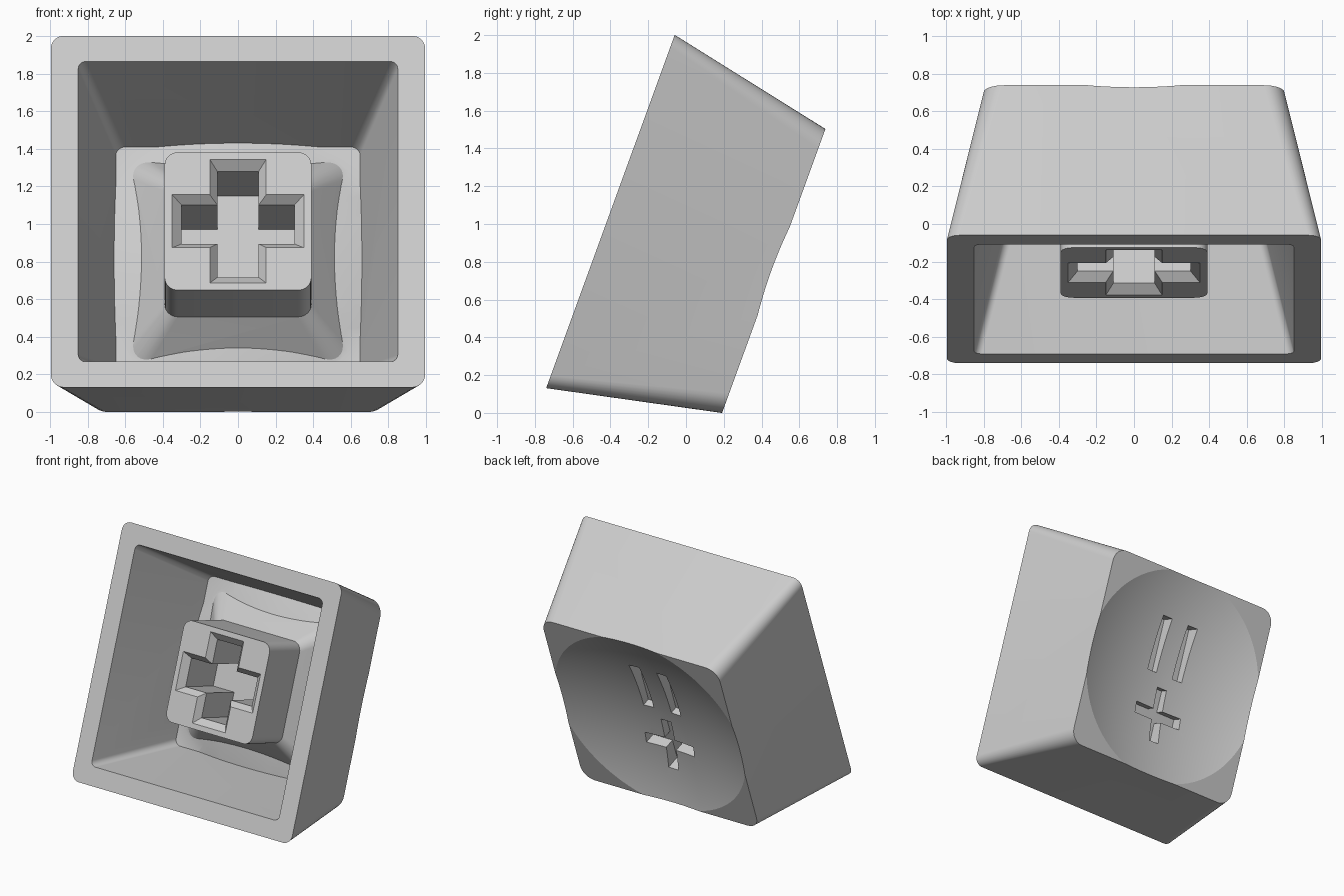
import bpy, bmesh, math
from mathutils import Vector

if "Cube" in bpy.data.objects:
    bpy.data.objects.remove(bpy.data.objects["Cube"])

# Tilted frame: u across, v up along the open rim, w from rim to dished face
TILT = math.radians(20)
ORIGIN = Vector((0, -0.4, 1.066))
V = Vector((0, math.sin(TILT), math.cos(TILT)))
W = Vector((0, math.cos(TILT), -math.sin(TILT)))


def place(u, v, w):
    return ORIGIN + Vector((u, 0, 0)) + V * v + W * w


def rounded(half, radius, steps=8):
    """Square outline with rounded corners."""
    pts = []
    for k in range(4):
        start = k * math.pi / 2
        cu = (half - radius) * (1 if k in (0, 3) else -1)
        cv = (half - radius) * (1 if k < 2 else -1)
        for i in range(steps + 1):
            a = start + i / steps * math.pi / 2
            pts.append((cu + radius * math.cos(a), cv + radius * math.sin(a)))
    return pts


def bar(hu, hv, cu=0, cv=0):
    return [(cu + a * hu, cv + b * hv) for a, b in ((1, 1), (-1, 1), (-1, -1), (1, -1))]


def cross(arm, half, cu=0, cv=0):
    """Plus-shaped outline."""
    pts = []
    for k in range(4):
        c, s = round(math.cos(k * math.pi / 2)), round(math.sin(k * math.pi / 2))
        for a, b in ((arm, -half), (arm, half), (half, half)):
            pts.append((cu + a * c - b * s, cv + a * s + b * c))
    return pts


def circle(r, n=96):
    return [(r * math.cos(i * math.tau / n), r * math.sin(i * math.tau / n)) for i in range(n)]


def loft(name, sections):
    """Closed solid through (outline, w) sections."""
    bm = bmesh.new()
    rings = [[bm.verts.new(place(u, v, w)) for u, v in pts] for pts, w in sections]
    for a, b in zip(rings, rings[1:]):
        for i in range(len(a)):
            j = (i + 1) % len(a)
            bm.faces.new((a[i], a[j], b[j], b[i]))
    bm.faces.new(rings[0])
    bm.faces.new(rings[-1])
    bmesh.ops.recalc_face_normals(bm, faces=bm.faces)
    mesh = bpy.data.meshes.new(name)
    bm.to_mesh(mesh)
    bm.free()
    obj = bpy.data.objects.new(name, mesh)
    bpy.context.collection.objects.link(obj)
    return obj


def bowl(name, radius, low):
    """Shallow spherical cap whose lowest point is at w = low."""
    sizes = [0.02] + [0.1 * i for i in range(1, 14)]
    return loft(name, [(circle(r), low + radius - math.sqrt(radius ** 2 - r ** 2))
                       for r in sizes])


def combine(target, tool, operation="DIFFERENCE"):
    mod = target.modifiers.new("combine", "BOOLEAN")
    mod.operation, mod.solver, mod.object = operation, "EXACT", tool
    bpy.context.view_layer.objects.active = target
    bpy.ops.object.modifier_apply(modifier=mod.name)
    bpy.data.objects.remove(tool)


# Tapered outer body
keycap = loft("keycap", [(rounded(0.995, 0.07), 0), (rounded(0.8, 0.11), 0.92)])

# Hollow inside, with a domed ceiling
cavity = loft("cavity", [(rounded(0.87, 0.04), -0.078), (rounded(0.65, 0.05), 0.78)])
combine(cavity, bowl("ceiling_dome", 2.6, 0.66))
combine(keycap, cavity)

# Mounting stem flaring into the ceiling
stem = loft("stem", [(rounded(0.39, 0.07), 0.15), (rounded(0.39, 0.07), 0.565),
                     (rounded(0.575, 0.1), 0.785)])
combine(keycap, stem, "UNION")

# Chamfered cross socket
combine(keycap, loft("socket", [(cross(0.4, 0.19), 0.1), (cross(0.3, 0.11), 0.2),
                                (cross(0.3, 0.11), 0.58)]))

# Dished outer face
combine(keycap, bowl("dish", 2.5, 0.775))

# Engraved grooves in the dish
grooves = [bar(0.045, 0.22, u, 0.245) for u in (0.1, -0.15)]
grooves.append(cross(0.22, 0.045, -0.03, -0.3))
for outline in grooves:
    combine(keycap, loft("groove", [(outline, 0.715), (outline, 1.2)]))

# Plain grey plastic
plastic = bpy.data.materials.new("grey plastic")
plastic.use_nodes = True
grey = (0.6, 0.6, 0.6, 1)
plastic.diffuse_color = grey
plastic.node_tree.nodes["Principled BSDF"].inputs["Base Color"].default_value = grey
keycap.data.materials.clear()
keycap.data.materials.append(plastic)
for face in keycap.data.polygons:
    face.material_index = 0

bpy.ops.object.select_all(action="DESELECT")
keycap.select_set(True)
bpy.context.view_layer.objects.active = keycap
bpy.ops.object.shade_smooth_by_angle(angle=math.radians(18))
